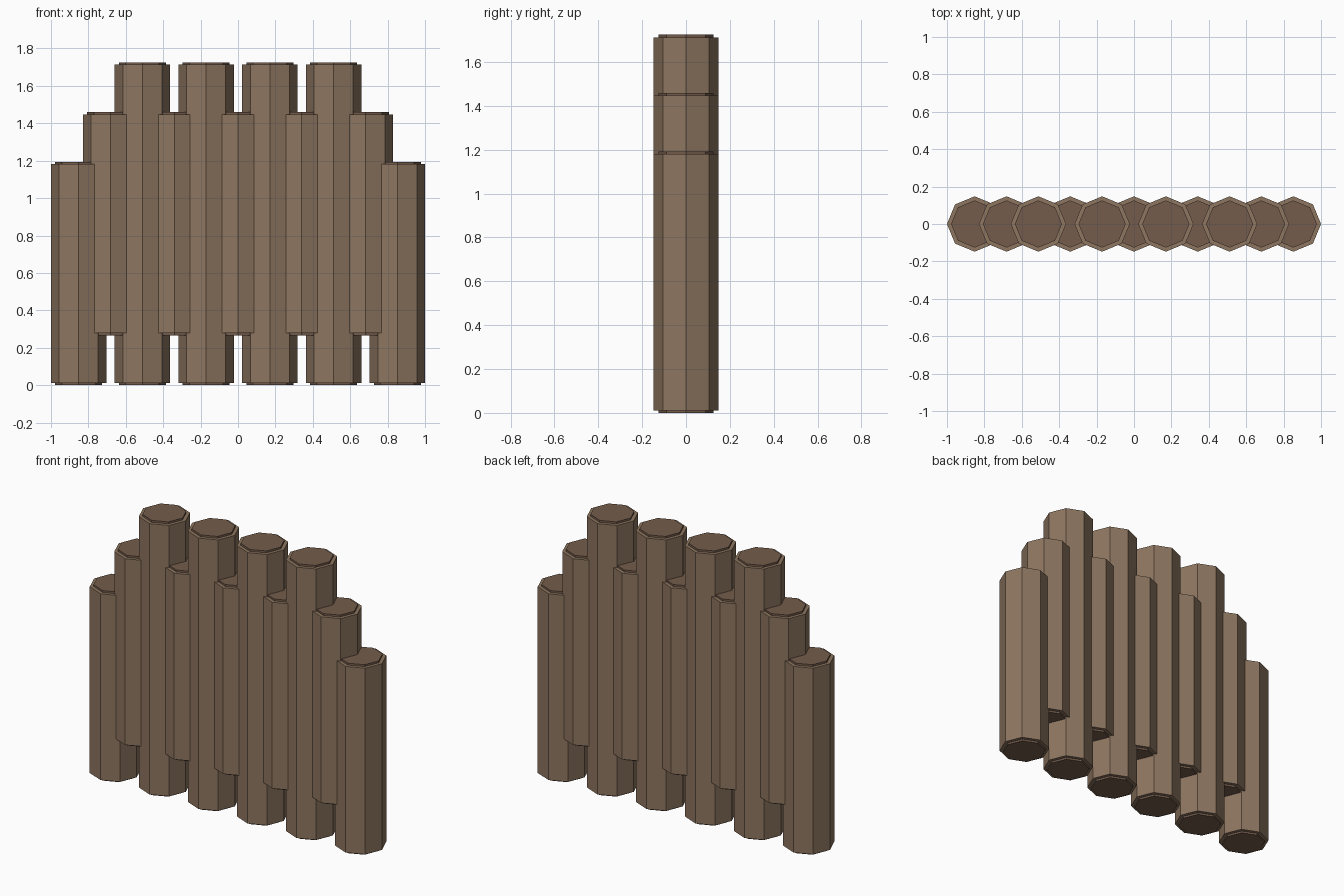
import bpy, bmesh
from math import cos, sin, pi

if "Cube" in bpy.data.objects:
    bpy.data.objects.remove(bpy.data.objects["Cube"])

SIDES = 8
R_BARK, R_CAP, LIP = 0.148, 0.126, 0.012
SPACING, STEP, LENGTH = 0.1704, 0.266, 1.193


def material(name, color):
    m = bpy.data.materials.new(name)
    m.diffuse_color = color
    m.use_nodes = True
    m.node_tree.nodes["Principled BSDF"].inputs["Base Color"].default_value = m.diffuse_color
    return m


bark = material("bark", (0.27, 0.18, 0.117, 1))
end_grain = material("end_grain", (0.175, 0.108, 0.072, 1))


def post(name, x, z0, z1):
    """Eight-sided log with a slightly raised cap on each end."""
    profile = [(R_CAP, z0), (R_CAP, z0 + LIP), (R_BARK, z0 + LIP),
               (R_BARK, z1 - LIP), (R_CAP, z1 - LIP), (R_CAP, z1)]
    bm = bmesh.new()
    rings = [[bm.verts.new((r * cos(2 * pi * i / SIDES), r * sin(2 * pi * i / SIDES), z))
              for i in range(SIDES)] for r, z in profile]
    for k in range(len(rings) - 1):
        a, b = rings[k], rings[k + 1]
        for i in range(SIDES):
            j = (i + 1) % SIDES
            f = bm.faces.new((a[i], a[j], b[j], b[i]))
            f.material_index = 1 if k in (0, 4) else 0
    # End caps
    bm.faces.new(rings[0][::-1]).material_index = 1
    bm.faces.new(rings[-1]).material_index = 1
    mesh = bpy.data.meshes.new(name)
    bm.to_mesh(mesh)
    bm.free()
    mesh.materials.append(bark)
    mesh.materials.append(end_grain)
    ob = bpy.data.objects.new(name, mesh)
    ob.location.x = x
    bpy.context.collection.objects.link(ob)


# Alternating posts: grounded short ends and tall inner posts, raised ones between
for n in range(-5, 6):
    x = n * SPACING
    if abs(n) == 5:
        post("end_post", x, 0, LENGTH)
    elif n % 2:
        post("tall_post", x, 0, LENGTH + 2 * STEP)
    else:
        post("raised_post", x, STEP, LENGTH + STEP)
